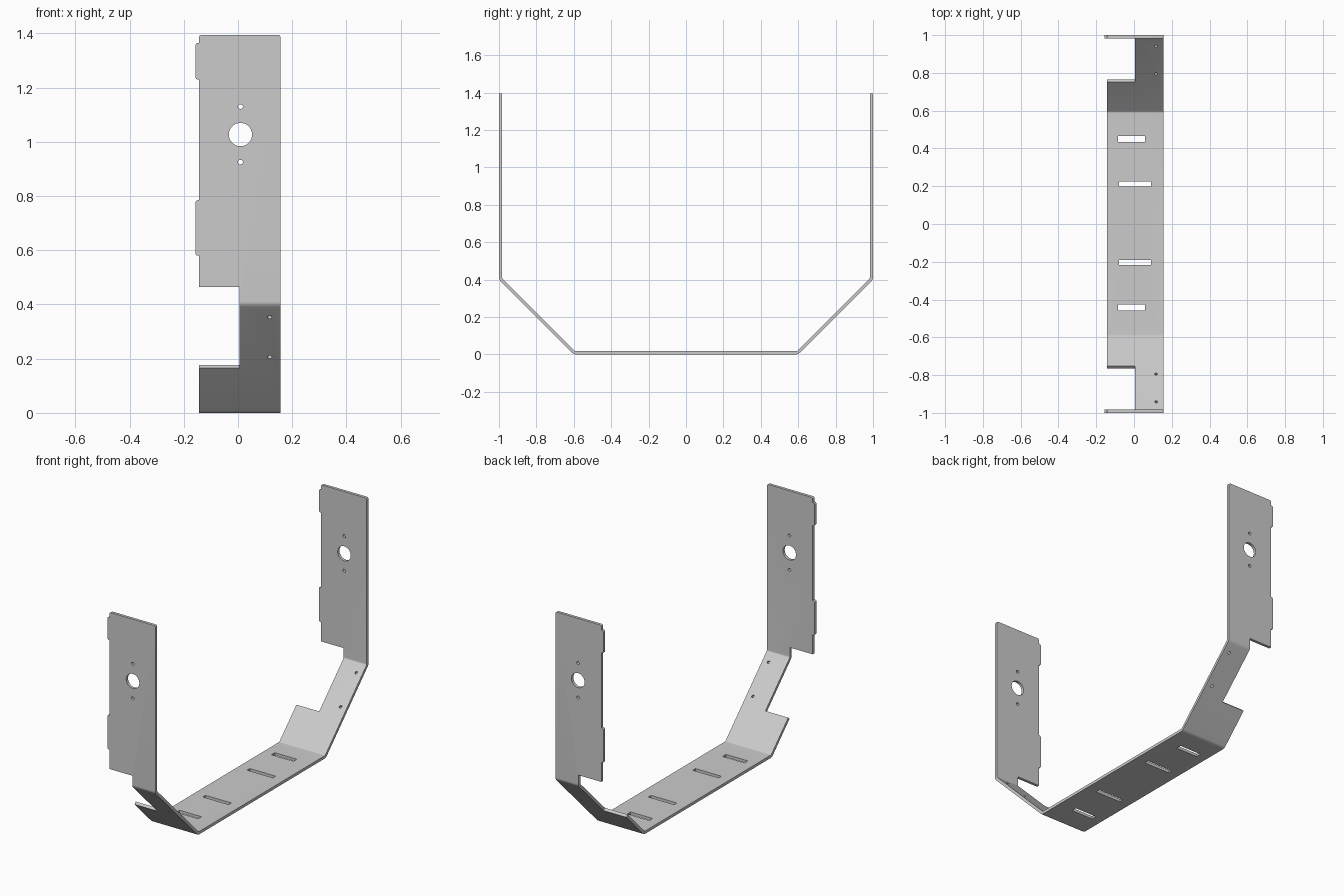
import bpy, bmesh
from math import sin, cos, tan, radians, pi
from mathutils import Matrix, Vector

if "Cube" in bpy.data.objects:
    bpy.data.objects.remove(bpy.data.objects["Cube"])

THICK, RADIUS, HEIGHT = 0.017, 0.03, 1.395
RIGHT, EDGE, TAB = 0.157, -0.144, -0.157

steel = bpy.data.materials.new("grey steel")
steel.use_nodes = True
grey = (0.6, 0.6, 0.6, 1)
steel.diffuse_color = grey
steel.node_tree.nodes["Principled BSDF"].inputs["Base Color"].default_value = grey


def prism(bm, points, x0, x1):
    """Extrude a y-z outline along x."""
    face = bm.faces.new([bm.verts.new((x0, y, z)) for y, z in points])
    new = bmesh.ops.extrude_face_region(bm, geom=[face])["geom"]
    verts = [v for v in new if isinstance(v, bmesh.types.BMVert)]
    bmesh.ops.translate(bm, verts=verts, vec=(x1 - x0, 0, 0))


def box(bm, low, high):
    low, high = Vector(low), Vector(high)
    matrix = Matrix.Translation((low + high) / 2) @ Matrix.Diagonal((*(high - low), 1))
    bmesh.ops.create_cube(bm, size=1, matrix=matrix)


def drill(bm, centre, radius, tilt, sides):
    matrix = Matrix.Translation(centre) @ Matrix.Rotation(tilt, 4, "X")
    bmesh.ops.create_cone(bm, cap_ends=True, segments=sides, radius1=radius,
                          radius2=radius, depth=0.1, matrix=matrix)


def make_object(name, bm):
    bmesh.ops.recalc_face_normals(bm, faces=bm.faces[:])
    mesh = bpy.data.meshes.new(name)
    bm.to_mesh(mesh)
    bm.free()
    mesh.materials.append(steel)
    obj = bpy.data.objects.new(name, mesh)
    bpy.context.collection.objects.link(obj)
    return obj


# Bent strip: half of each skin from the centre out to one upright, then mirrored
def skin(radius, upright):
    reach = RADIUS * tan(pi / 8)
    bends = [(0.6 - reach, RADIUS, 0), (1 - RADIUS, 0.4 + reach, 45)]
    half = []
    for y, z, start in bends:
        for step in range(7):
            a = radians(start + step * 7.5)
            half.append((y + radius * sin(a), z - radius * cos(a)))
    half.append((upright, HEIGHT))
    return [(-y, z) for y, z in reversed(half)] + half


bm = bmesh.new()
outline = skin(RADIUS, 1) + skin(RADIUS - THICK, 1 - THICK)[::-1]
prism(bm, outline, TAB, RIGHT)
bracket = make_object("bent_bracket", bm)

# Cutters
bm = bmesh.new()
for low, high in [(-0.1, 0.58), (0.785, 1.23), (1.365, 1.5)]:   # between edge tabs
    box(bm, (-0.3, -1.2, low), (EDGE, 1.2, high))
notch = [(0.785, 0.145), (0.735, 0.195), (0.9, 0.465), (1.1, 0.465), (1.1, 0.145)]
for side in (-1, 1):
    prism(bm, [(side * y, z) for y, z in notch], -0.25, 0.006)
    for z, radius, sides in [(1.027, 0.043, 40), (1.13, 0.009, 16), (0.925, 0.009, 16)]:
        drill(bm, (0.009, side * 0.99, z), radius, pi / 2, sides)
    for y in (0.806, 0.953):                                    # ramp holes
        drill(bm, (0.117, side * (y - 0.006), y - 0.594), 0.008, side * pi / 4, 16)
    for y, x0, x1, half in [(0.447, -0.085, 0.059, 0.016), (0.208, -0.08, 0.09, 0.013)]:
        mid = side * y + 0.004
        box(bm, (x0, mid - half, -0.1), (x1, mid + half, 0.1))
cutter = make_object("cutter", bm)
cutter.hide_render = True

bpy.context.view_layer.objects.active = bracket
bracket.select_set(True)
mod = bracket.modifiers.new("cuts", "BOOLEAN")
mod.operation, mod.object, mod.solver, mod.use_self = "DIFFERENCE", cutter, "EXACT", True
bpy.ops.object.modifier_apply(modifier=mod.name)
bpy.data.objects.remove(cutter)

# Round the outer corners of the tabs and plate tops
bm = bmesh.new()
bm.from_mesh(bracket.data)


def is_corner(edge):
    a, b = (v.co for v in edge.verts)
    across = abs(a.x - b.x) < 1e-4 and abs(a.z - b.z) < 1e-4
    return across and a.z > 0.5 and (a.x < TAB + 0.004 or a.z > HEIGHT - 0.002)


corners = [e for e in bm.edges if is_corner(e)]
bmesh.ops.bevel(bm, geom=corners, offset=0.01, offset_type="OFFSET", segments=4,
                profile=0.5, affect="EDGES", clamp_overlap=True)
bm.to_mesh(bracket.data)
bm.free()
bpy.ops.object.shade_smooth_by_angle(angle=radians(30))
